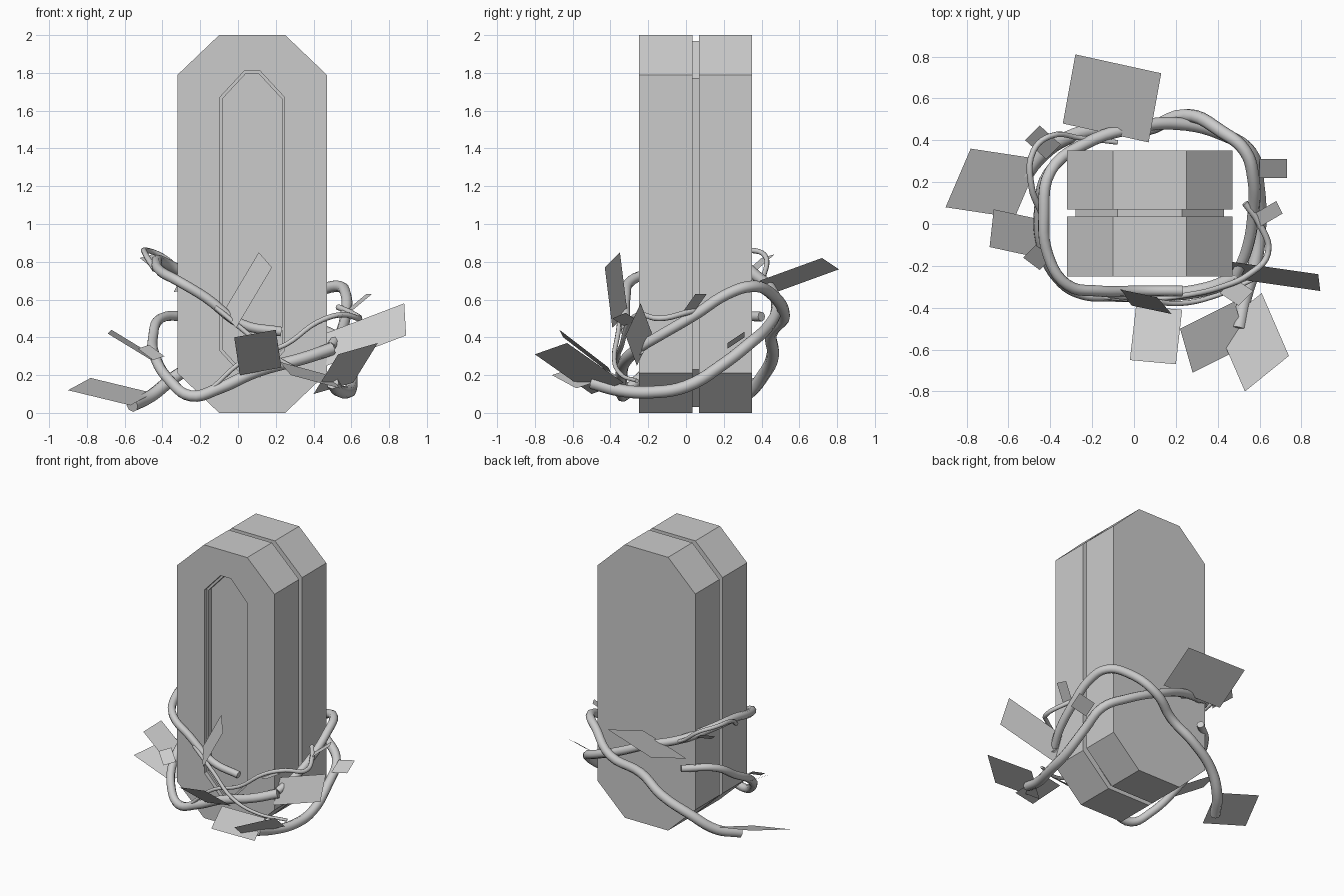
import bpy
import bmesh
from mathutils import Vector

# Remove only the default cube
cube = bpy.data.objects.get("Cube")
if cube:
    bpy.data.objects.remove(cube, do_unlink=True)

# Single stone grey material
GREY = (0.6, 0.6, 0.6, 1.0)
stone = bpy.data.materials.new("stone_grey")
stone.use_nodes = True
stone.diffuse_color = GREY
shader = next(n for n in stone.node_tree.nodes if n.type == 'BSDF_PRINCIPLED')
shader.inputs["Base Color"].default_value = GREY
shader.inputs["Roughness"].default_value = 0.8


def add_object(name, data):
    obj = bpy.data.objects.new(name, data)
    bpy.context.scene.collection.objects.link(obj)
    data.materials.append(stone)
    return obj


def octagon(bm, y, half_width, half_height, cut_x, cut_z):
    """Ring of eight corners around the pillar axis at depth y."""
    w, h = half_width, half_height
    quarter = [(w, h - cut_z), (w - cut_x, h)]
    half = quarter + [(-x, z) for x, z in reversed(quarter)]
    ring = half + [(-x, -z) for x, z in half]
    return [bm.verts.new((0.075 + x, y, 1 + z)) for x, z in ring]


def build_pillar():
    """Chamfered slab with a groove round the rim and a recessed front panel."""
    outer = (0.395, 1.0, 0.22, 0.21)
    groove = (0.355, 0.97, 0.2, 0.2)
    panel = (0.172, 0.81, 0.13, 0.14)
    inner = (0.158, 0.797, 0.125, 0.135)
    steps = [(0.35, outer), (0.07, outer), (0.07, groove), (0.035, groove),
             (0.035, outer), (-0.25, outer), (-0.25, panel), (-0.22, panel),
             (-0.22, inner), (-0.19, inner)]
    bm = bmesh.new()
    rings = [octagon(bm, y, *shape) for y, shape in steps]
    for a, b in zip(rings, rings[1:]):
        for i in range(len(a)):
            j = (i + 1) % len(a)
            bm.faces.new((a[i], a[j], b[j], b[i]))
    bm.faces.new(rings[0])
    bm.faces.new(rings[-1])
    bmesh.ops.recalc_face_normals(bm, faces=bm.faces[:])
    mesh = bpy.data.meshes.new("stone_pillar")
    bm.to_mesh(mesh)
    bm.free()
    add_object("stone_pillar", mesh)


def build_vine(name, radius, points, tip=0.75):
    """Smooth tube through the points, narrowing towards the last one."""
    curve = bpy.data.curves.new(name, 'CURVE')
    curve.dimensions = '3D'
    curve.bevel_depth = radius
    curve.bevel_resolution = 2
    curve.resolution_u = 5
    curve.use_fill_caps = True
    spline = curve.splines.new('BEZIER')
    spline.bezier_points.add(len(points) - 1)
    for i, (knot, place) in enumerate(zip(spline.bezier_points, points)):
        knot.co = place
        knot.handle_left_type = knot.handle_right_type = 'AUTO'
        knot.radius = 1 + (tip - 1) * i / (len(points) - 1)
    add_object(name, curve)


def build_leaf(name, corner, side, length):
    """Flat four-sided leaf spanned by two edges from one corner."""
    c, u, v = Vector(corner), Vector(side), Vector(length)
    mesh = bpy.data.meshes.new(name)
    mesh.from_pydata([c, c + u, c + u + v, c + v], [], [(0, 1, 2, 3)])
    add_object(name, mesh)


build_pillar()

# Thick vines wrapped round the base
build_vine("front_vine", 0.034, [
    (0.5, -0.25, 0.34), (0.35, -0.31, 0.29), (0.1, -0.34, 0.22),
    (-0.1, -0.34, 0.13), (-0.25, -0.33, 0.09), (-0.36, -0.26, 0.17),
    (-0.44, -0.1, 0.3), (-0.45, 0.08, 0.4), (-0.41, 0.24, 0.5),
    (-0.24, 0.4, 0.51)])

build_vine("back_vine", 0.036, [
    (-0.56, 0.17, 0.04), (-0.46, 0.31, 0.09), (-0.32, 0.41, 0.2),
    (-0.12, 0.46, 0.31), (0.05, 0.45, 0.42), (0.25, 0.52, 0.52),
    (0.42, 0.44, 0.64), (0.53, 0.35, 0.67), (0.57, 0.22, 0.63),
    (0.57, 0.05, 0.52), (0.54, -0.12, 0.42), (0.49, -0.24, 0.35)])

build_vine("long_vine", 0.034, [
    (0.5, -0.5, 0.16), (0.53, -0.35, 0.12), (0.58, -0.18, 0.11),
    (0.6, 0.0, 0.14), (0.59, 0.2, 0.26), (0.56, 0.34, 0.37),
    (0.42, 0.43, 0.45), (0.2, 0.48, 0.55), (0.0, 0.46, 0.64),
    (-0.24, 0.38, 0.72), (-0.4, 0.25, 0.8), (-0.43, 0.05, 0.8),
    (-0.41, -0.15, 0.75), (-0.32, -0.29, 0.7), (-0.17, -0.32, 0.61),
    (0.02, -0.32, 0.47), (0.23, -0.32, 0.43)])

# Thin tendrils
build_vine("back_tendril", 0.016, [
    (-0.44, 0.05, 0.76), (-0.49, 0.18, 0.84), (-0.48, 0.35, 0.86),
    (-0.4, 0.42, 0.83), (-0.25, 0.41, 0.72), (-0.08, 0.39, 0.67)])

build_vine("side_tendril", 0.016, [
    (0.53, 0.1, 0.56), (0.6, 0.0, 0.53), (0.64, -0.14, 0.5),
    (0.55, -0.24, 0.52), (0.42, -0.3, 0.48), (0.25, -0.34, 0.36),
    (0.05, -0.36, 0.29), (-0.15, -0.35, 0.12)])

build_vine("front_tendril", 0.014, [
    (-0.12, -0.34, 0.56), (0.05, -0.36, 0.42), (0.22, -0.38, 0.28),
    (0.4, -0.34, 0.2), (0.58, -0.26, 0.17)])

# Flat leaves: corner, first edge, second edge
build_leaf("leaf_back", (-0.34, 0.48, 0.64), (0.41, -0.09, 0.06), (0.06, 0.33, 0.12))
build_leaf("leaf_low_side", (-0.9, 0.08, 0.12), (0.12, 0.28, 0.065), (0.33, -0.05, -0.08))
build_leaf("leaf_mid_side", (-0.69, -0.11, 0.42), (0.02, 0.18, 0.02), (0.23, -0.05, -0.14))
build_leaf("leaf_small_side", (-0.53, -0.16, 0.34), (0.06, 0.06, 0.02), (0.08, -0.06, -0.06))
build_leaf("leaf_high_side", (-0.52, 0.4, 0.82), (0.07, 0.07, 0.02), (0.1, -0.09, -0.08))
build_leaf("leaf_high_front", (-0.08, -0.31, 0.53), (0.19, -0.04, 0.32), (0.07, -0.08, -0.08))
build_leaf("leaf_center_front", (0.01, -0.39, 0.2), (0.22, -0.02, 0.04), (-0.03, -0.26, 0.2))
build_leaf("leaf_low_front", (0.22, -0.5, 0.27), (0.06, -0.21, -0.07), (0.26, 0.13, -0.07))
build_leaf("leaf_corner", (0.4, -0.5, 0.1), (0.21, 0.17, 0.06), (0.13, -0.3, 0.21))
build_leaf("leaf_wide_corner", (0.47, -0.26, 0.25), (0.42, -0.06, 0.16), (-0.01, 0.08, 0.17))
build_leaf("leaf_small_left", (0.56, 0.04, 0.53), (0.12, 0.07, 0.1), (0.03, -0.06, 0.0))
build_leaf("leaf_low_left", (0.6, 0.22, 0.34), (0.13, 0.0, 0.03), (0.0, 0.09, 0.06))
build_leaf("leaf_small_corner", (0.41, -0.33, 0.46), (0.07, 0.07, 0.03), (0.09, -0.06, 0.04))
